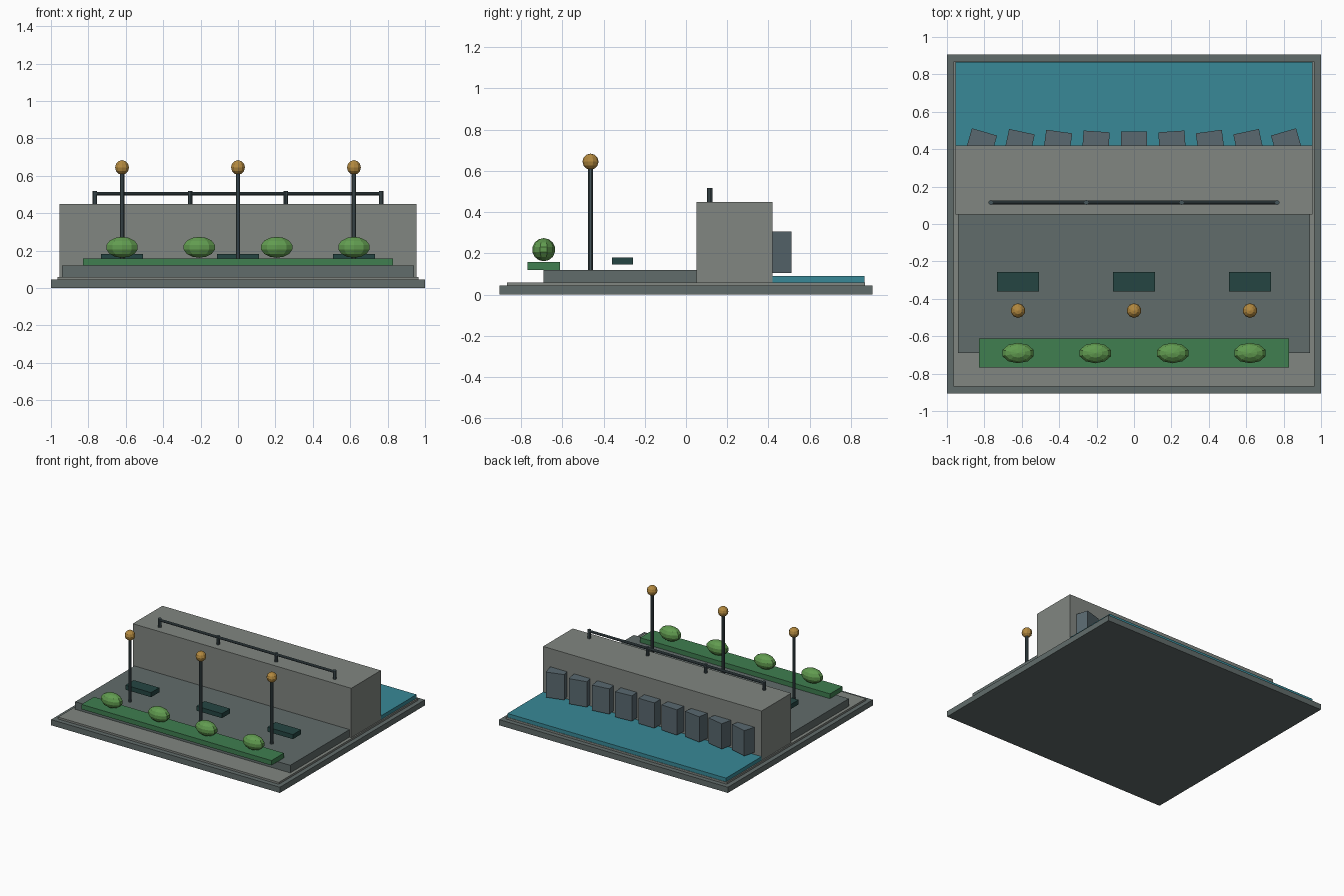
import bpy
from math import radians, pi

if "Cube" in bpy.data.objects:
    bpy.data.objects.remove(bpy.data.objects["Cube"])


def material(name, rgb):
    m = bpy.data.materials.new(name)
    m.diffuse_color = (*rgb, 1)
    m.use_nodes = True
    m.node_tree.nodes["Principled BSDF"].inputs["Base Color"].default_value = m.diffuse_color
    return m


STONE = material("stone", (0.22, 0.24, 0.22))
PAVING = material("paving", (0.12, 0.15, 0.145))
ROCK = material("rock", (0.10, 0.14, 0.16))
WATER = material("water", (0.04, 0.25, 0.31))
GRASS = material("grass", (0.05, 0.21, 0.08))
LEAF = material("leaf", (0.12, 0.33, 0.08))
METAL = material("dark_metal", (0.06, 0.09, 0.10))
BENCH = material("bench_green", (0.018, 0.06, 0.055))
LAMP = material("lamp_amber", (0.45, 0.25, 0.05))


def finish(name, mat):
    o = bpy.context.object
    o.name = name
    o.data.materials.append(mat)
    return o


def box(name, x, y, z, mat, rot=0):
    """Box from (min, max) ranges, turned about its own vertical axis."""
    mid = [(a + b) / 2 for a, b in (x, y, z)]
    bpy.ops.mesh.primitive_cube_add(size=1, location=mid, rotation=(0, 0, rot))
    o = finish(name, mat)
    o.scale = [b - a for a, b in (x, y, z)]
    return o


def rod(name, loc, r, length, mat, rot=(0, 0, 0)):
    bpy.ops.mesh.primitive_cylinder_add(vertices=10, radius=r, depth=length,
                                        location=loc, rotation=rot)
    return finish(name, mat)


def ball(name, loc, size, rings, mat):
    bpy.ops.mesh.primitive_uv_sphere_add(segments=10, ring_count=rings,
                                         radius=1, location=loc)
    o = finish(name, mat)
    o.scale = size
    return o


# Plinth and main masses
box("plinth", (-1, 1), (-0.905, 0.905), (0, 0.045), PAVING)
box("ground_slab", (-0.965, 0.965), (-0.868, 0.868), (0.045, 0.06), STONE)
box("promenade", (-0.94, 0.94), (-0.69, 0.05), (0.06, 0.12), PAVING)
box("sea_wall", (-0.955, 0.955), (0.05, 0.42), (0.06, 0.45), STONE)
box("water", (-0.955, 0.955), (0.42, 0.865), (0.06, 0.09), WATER)

# Fanned armour blocks on the sea side
for i in range(-4, 5):
    x = i * 0.205
    box("armour_block", (x - 0.07, x + 0.07), (0.345, 0.495), (0.106, 0.306),
        ROCK, radians(4 * i))

# Railing on top of the wall
rod("rail", (0, 0.115, 0.505), 0.01, 1.53, METAL, (0, pi / 2, 0))
for x in (-0.765, -0.255, 0.255, 0.765):
    rod("rail_post", (x, 0.115, 0.483), 0.013, 0.07, METAL)

# Lamps and benches
for x in (-0.62, 0, 0.62):
    rod("lamp_post", (x, -0.463, 0.375), 0.0125, 0.51, METAL)
    ball("lamp_globe", (x, -0.463, 0.645), (0.039,) * 3, 6, LAMP)
    box("bench", (x - 0.112, x + 0.112), (-0.36, -0.257), (0.145, 0.181), BENCH)

# Planter with shrubs
box("planter", (-0.83, 0.83), (-0.768, -0.612), (0.12, 0.158), GRASS)
for x in (-0.62, -0.207, 0.207, 0.62):
    ball("shrub", (x, -0.69, 0.218), (0.09, 0.056, 0.056), 7, LEAF)
